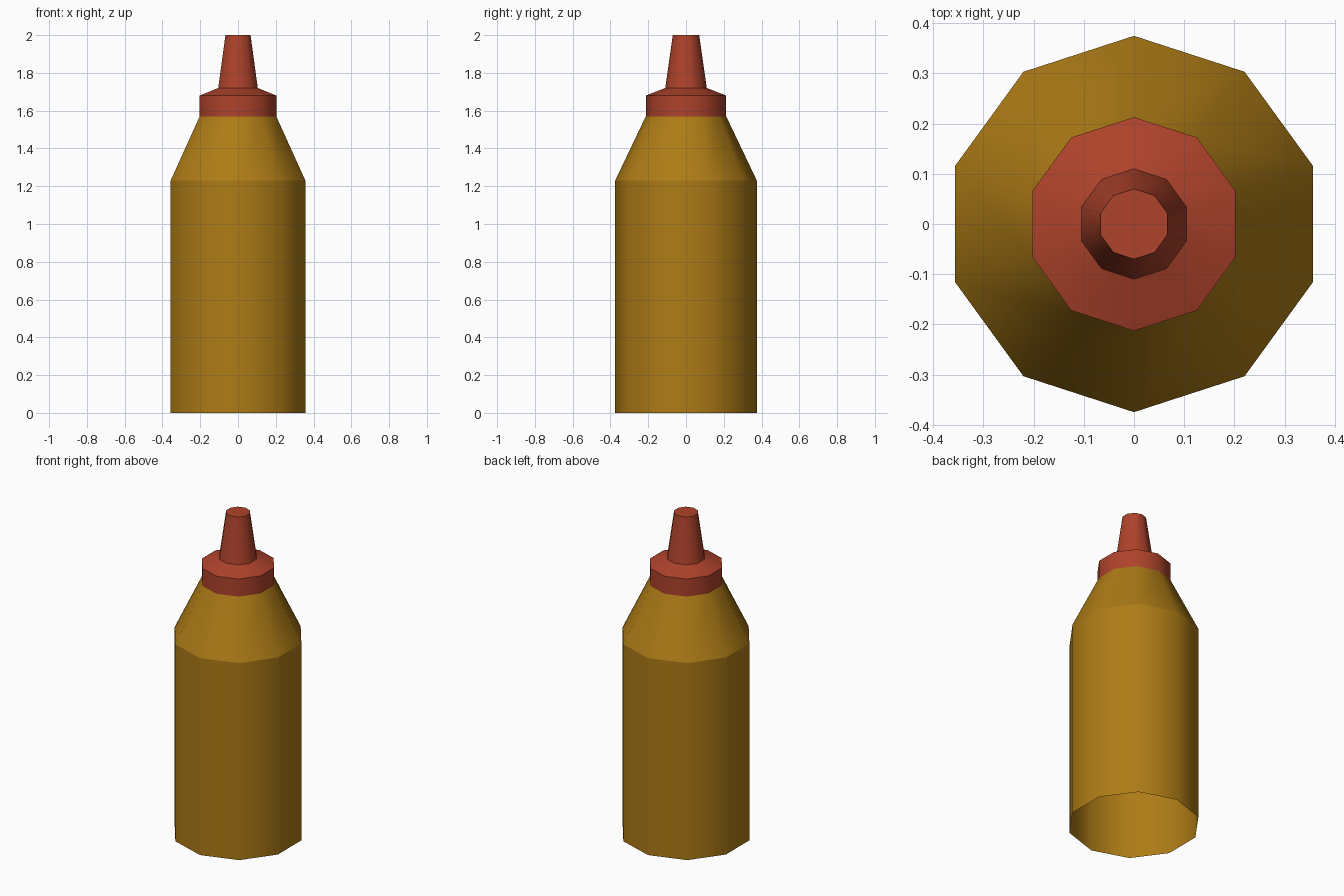
import bpy, bmesh
from math import sin, cos, pi

SIDES = 10

cube = bpy.data.objects.get("Cube")
if cube:
    bpy.data.objects.remove(cube, do_unlink=True)


def make_material(name, rgb):
    mat = bpy.data.materials.new(name)
    mat.use_nodes = True
    mat.diffuse_color = (*rgb, 1)
    mat.node_tree.nodes["Principled BSDF"].inputs["Base Color"].default_value = (*rgb, 1)
    return mat


def lathe(name, profile, mat, close_top=False):
    """Spin (radius, height) points into a ten-sided shell with crisp rings."""
    bm = bmesh.new()
    rings = []
    for r, z in profile:
        angles = [pi / 2 + 2 * pi * i / SIDES for i in range(SIDES)]
        rings.append([bm.verts.new((r * cos(a), r * sin(a), z)) for a in angles])
    for low, high in zip(rings, rings[1:]):
        for i in range(SIDES):
            j = (i + 1) % SIDES
            bm.faces.new((low[i], low[j], high[j], high[i])).smooth = True
    if close_top:
        bm.faces.new(rings[-1])
    # Horizontal rings stay sharp, the upright edges are smooth
    for ring in rings:
        for i in range(SIDES):
            bm.edges.get((ring[i], ring[(i + 1) % SIDES])).smooth = False
    mesh = bpy.data.meshes.new(name)
    bm.to_mesh(mesh)
    bm.free()
    mesh.materials.append(mat)
    obj = bpy.data.objects.new(name, mesh)
    bpy.context.collection.objects.link(obj)
    return obj


mustard = make_material("mustard yellow", (0.42, 0.2, 0.008))
red = make_material("brick red", (0.42, 0.055, 0.024))

# Bottle with sloped shoulder, open underneath
lathe("bottle_body", [(0.375, 0), (0.375, 1.23), (0.213, 1.57)], mustard)

# Screw cap with a shallow sloped top
lathe("cap", [(0.213, 1.57), (0.213, 1.68), (0.11, 1.72)], red)

# Tapered nozzle with a flat closed tip
lathe("nozzle", [(0.11, 1.72), (0.07, 2.0)], red, close_top=True)
